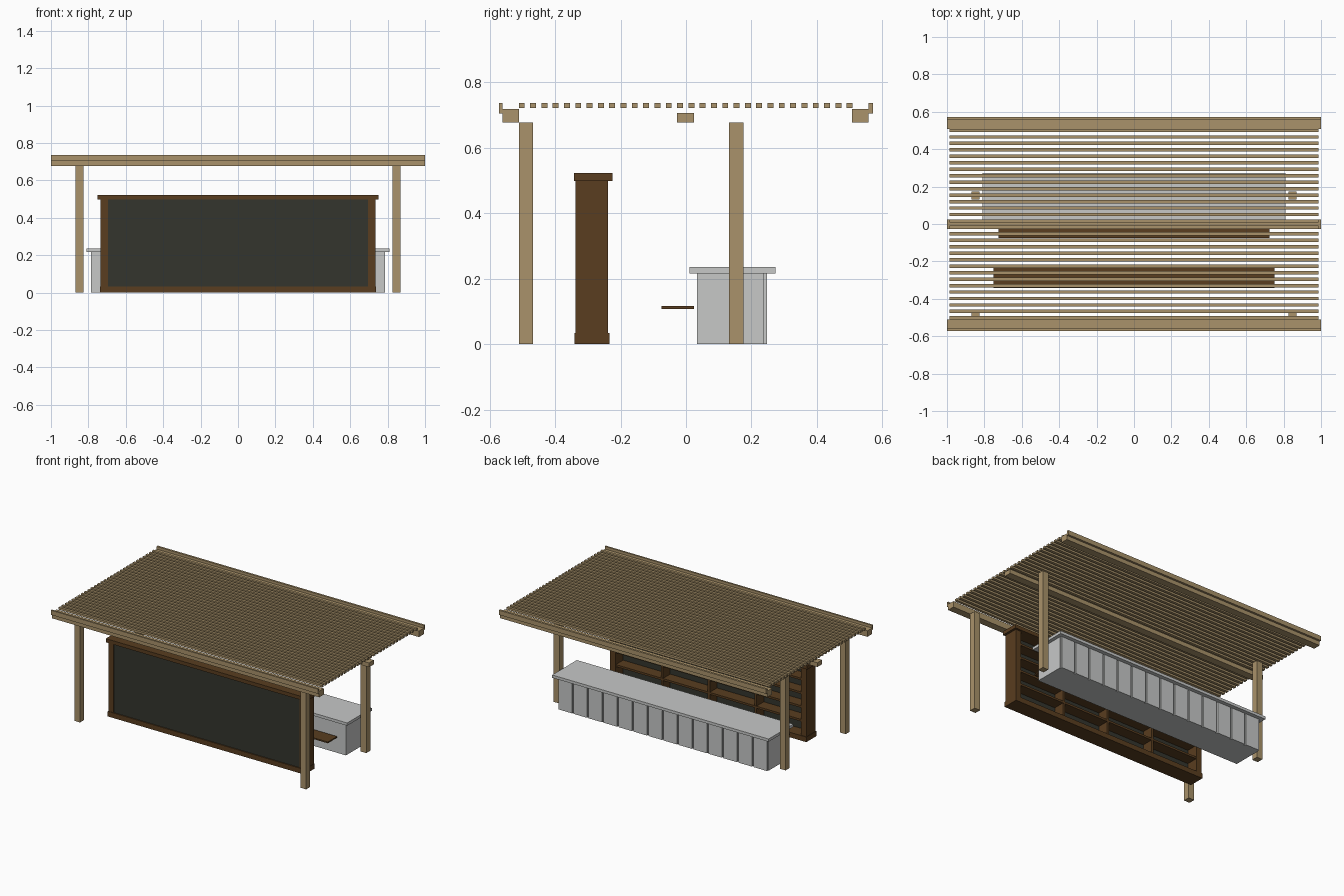
import bpy
import bmesh

if "Cube" in bpy.data.objects:
    bpy.data.objects.remove(bpy.data.objects["Cube"])


def material(name, rgb):
    m = bpy.data.materials.new(name)
    m.diffuse_color = (*rgb, 1.0)
    m.use_nodes = True
    m.node_tree.nodes["Principled BSDF"].inputs["Base Color"].default_value = m.diffuse_color
    return m


pale_wood = material("pale wood", (0.40, 0.29, 0.145))
dark_wood = material("dark wood", (0.10, 0.047, 0.014))
board_black = material("chalkboard", (0.034, 0.036, 0.027))
light_grey = material("light grey", (0.57, 0.58, 0.575))


def boxes(name, mat, items):
    """One object from boxes given as ((x0, x1), (y0, y1), (z0, z1))."""
    bm = bmesh.new()
    for spans in items:
        made = bmesh.ops.create_cube(bm, size=1)
        for v in made["verts"]:
            for i, (a, b) in enumerate(spans):
                v.co[i] = (a + b) / 2 + v.co[i] * (b - a)
    mesh = bpy.data.meshes.new(name)
    bm.to_mesh(mesh)
    bm.free()
    mesh.materials.append(mat)
    ob = bpy.data.objects.new(name, mesh)
    bpy.context.collection.objects.link(ob)
    return ob


def pair(span):
    """A span on x and its mirror image."""
    return [span, (-span[1], -span[0])]


# Posts
for label, ys in (("front_posts", (-0.511, -0.468)), ("back_posts", (0.132, 0.175))):
    boxes(label, pale_wood, [(xs, ys, (0, 0.677)) for xs in pair((0.825, 0.868))])

# Roof beams and edge boards
full = (-1, 1)
boxes("front_beam", pale_wood, [(full, (-0.56, -0.511), (0.677, 0.718))])
boxes("middle_beam", pale_wood, [(full, (-0.027, 0.024), (0.677, 0.706))])
boxes("back_beam", pale_wood, [(full, (0.507, 0.558), (0.677, 0.718))])
boxes("front_edge_board", pale_wood, [(full, (-0.572, -0.56), (0.705, 0.736))])
boxes("back_edge_board", pale_wood, [(full, (0.558, 0.572), (0.705, 0.736))])

# Roof slats
count = 30
step = (0.500 + 0.502) / (count - 1)
boxes("roof_slats", pale_wood,
      [((-0.987, 0.987), (-0.511 + i * step, -0.493 + i * step), (0.721, 0.736))
       for i in range(count)])

# Shelf unit: frame, chalkboard, shelves and dividers (open at the back)
boxes("shelf_sides", dark_wood,
      [(xs, (-0.337, -0.238), (0.0, 0.5)) for xs in pair((0.695, 0.735))])
boxes("shelf_base", dark_wood, [((-0.737, 0.737), (-0.341, -0.234), (0, 0.034))])
boxes("shelf_cap", dark_wood, [((-0.75, 0.75), (-0.342, -0.225), (0.498, 0.523))])
boxes("chalkboard", board_black, [((-0.695, 0.695), (-0.334, -0.32), (0.034, 0.498))])
boxes("shelves", dark_wood,
      [((-0.695, 0.695), (-0.32, -0.242), (z, z + 0.014))
       for z in (0.125, 0.218, 0.311, 0.404)])
boxes("shelf_dividers", dark_wood,
      [((x - 0.008, x + 0.008), (-0.32, -0.243), (0.034, 0.498))
       for x in (-0.35, 0, 0.35)])

# Counter with cladding boards on the customer side
boxes("counter_body", light_grey, [((-0.785, 0.785), (0.033, 0.238), (0, 0.216))])
boxes("counter_top", light_grey, [((-0.81, 0.81), (0.01, 0.274), (0.216, 0.235))])
n, pitch = 14, 1.57 / 14
boxes("counter_boards", light_grey,
      [((-0.785 + i * pitch + 0.006, -0.785 + (i + 1) * pitch - 0.006),
        (0.238, 0.248), (0, 0.216)) for i in range(n)])

# Low work shelf behind the counter
boxes("work_shelf", dark_wood, [((-0.725, 0.725), (-0.075, 0.024), (0.107, 0.116))])
